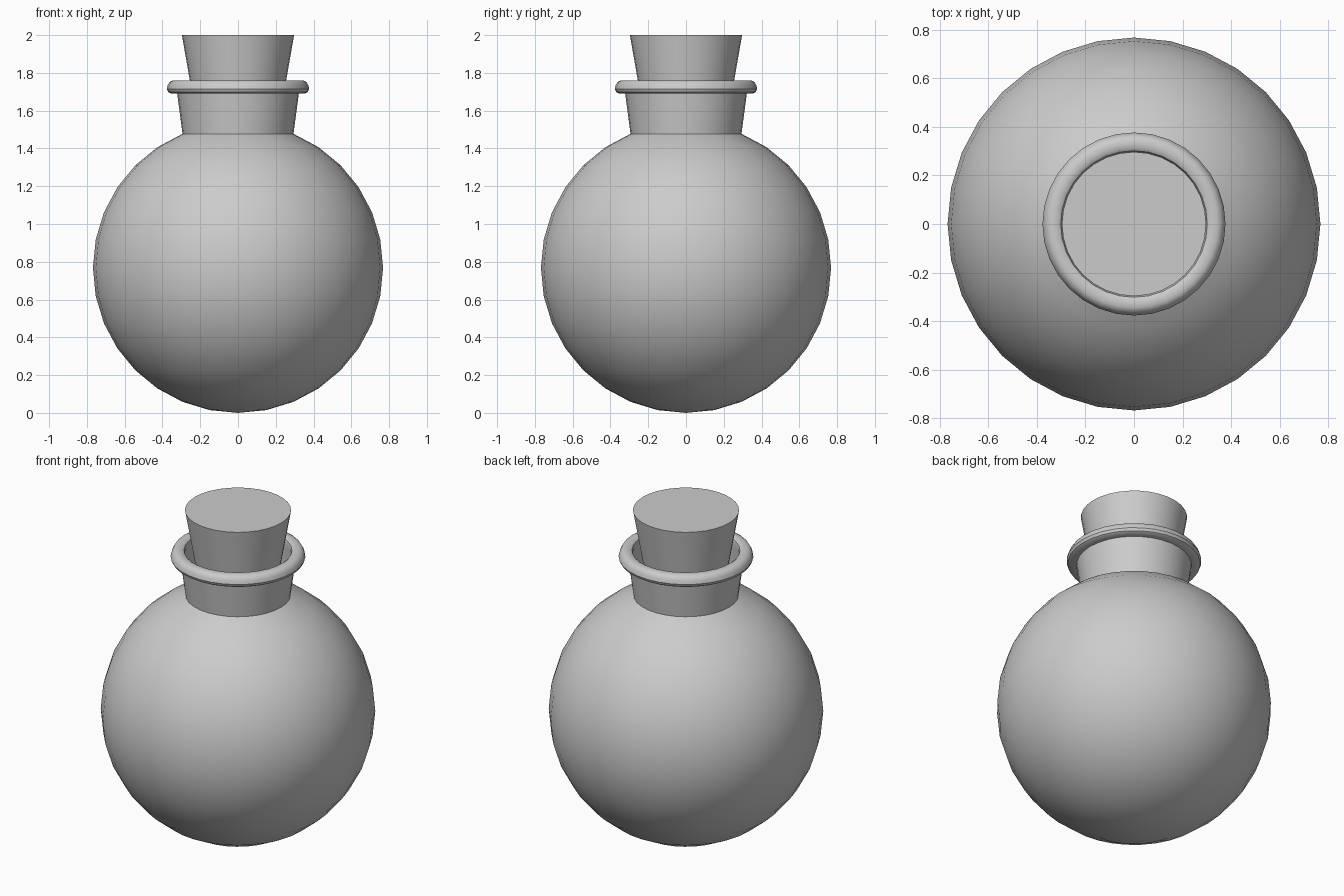
import bpy, bmesh
from math import sin, cos, pi, radians

if "Cube" in bpy.data.objects:
    bpy.data.objects.remove(bpy.data.objects["Cube"])

SEG = 32        # sides around the axis
R, CZ = 0.768, 0.768


def lathe(name, profile):
    """Revolve an (r, z) profile around z; points with r = 0 become poles."""
    bm = bmesh.new()
    rings = []
    for r, z in profile:
        n = 1 if r < 1e-6 else SEG
        rings.append([bm.verts.new((r * cos(2 * pi * i / SEG), r * sin(2 * pi * i / SEG), z))
                      for i in range(n)])
    for a, b in zip(rings, rings[1:]):
        for i in range(SEG):
            j = (i + 1) % SEG
            quad = [a[i % len(a)], a[j % len(a)], b[j % len(b)], b[i % len(b)]]
            bm.faces.new(list(dict.fromkeys(quad)))
    bmesh.ops.recalc_face_normals(bm, faces=bm.faces)
    mesh = bpy.data.meshes.new(name)
    bm.to_mesh(mesh)
    bm.free()
    obj = bpy.data.objects.new(name, mesh)
    bpy.context.collection.objects.link(obj)
    bpy.ops.object.select_all(action='DESELECT')
    obj.select_set(True)
    bpy.context.view_layer.objects.active = obj
    bpy.ops.object.shade_smooth_by_angle(angle=radians(35))
    return obj


def bowl(radius):
    """Sphere profile from the bottom pole up to the neck opening."""
    return [(radius * sin(k * pi / 16), CZ - radius * cos(k * pi / 16)) for k in range(15)]


# Hollow flask: round body, flared neck, rolled lip, inner wall
lip = [(0.322, 1.69), (0.355, 1.69), (0.37, 1.699), (0.377, 1.715), (0.372, 1.735),
       (0.362, 1.752), (0.345, 1.761), (0.315, 1.761), (0.302, 1.752), (0.297, 1.735)]
inner = [(0.305, 1.69)] + bowl(R - 0.015)[::-1]
lathe("flask", bowl(R) + lip + inner)

# Tapered cork
lathe("cork", [(0, 1.48), (0.206, 1.48), (0.297, 2.0), (0, 2.0)])
